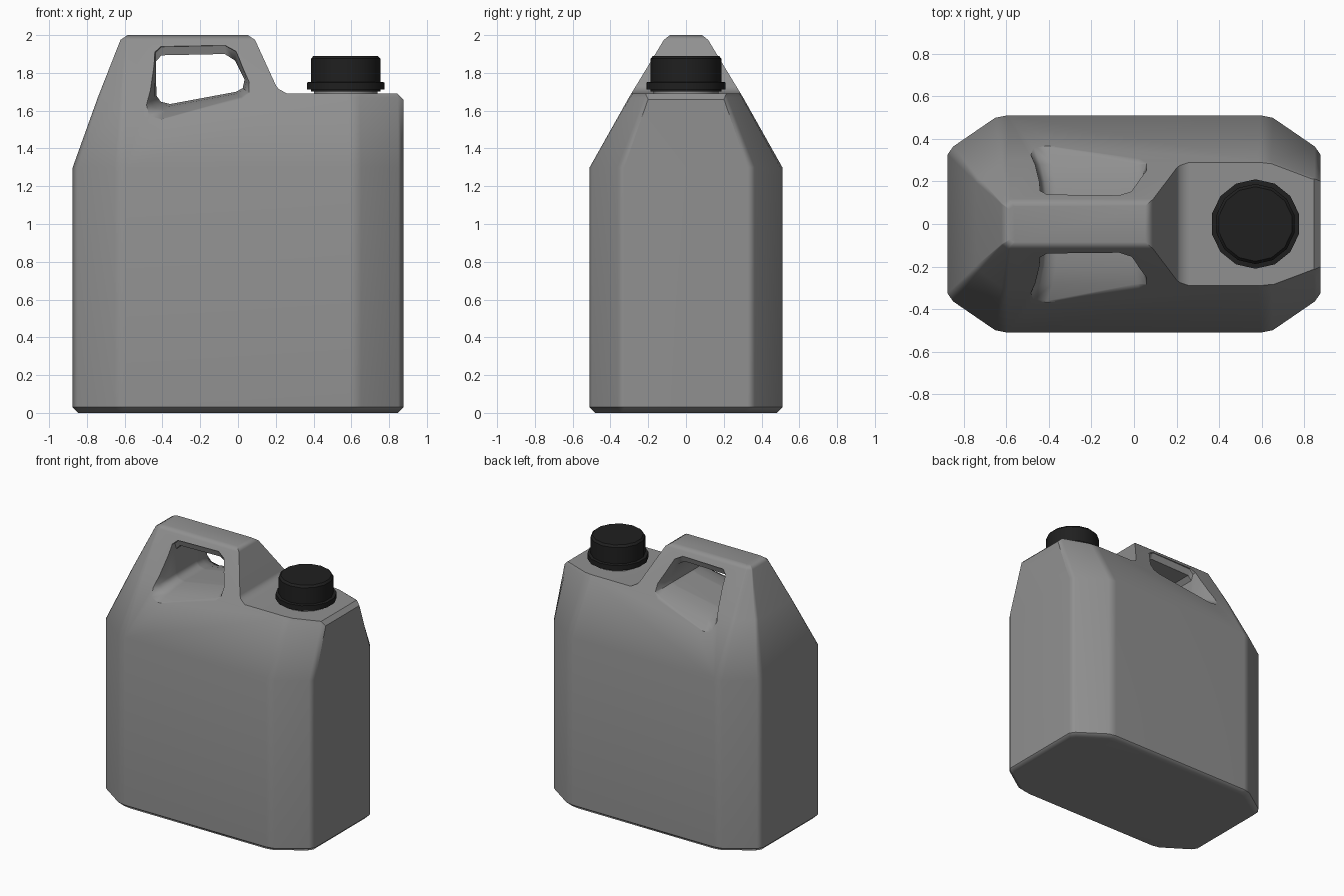
import bpy, bmesh, math
from math import radians, cos, sin, pi

if "Cube" in bpy.data.objects:
    bpy.data.objects.remove(bpy.data.objects["Cube"])


def material(name, rgb):
    m = bpy.data.materials.new(name)
    m.diffuse_color = (*rgb, 1)
    m.use_nodes = True
    m.node_tree.nodes["Principled BSDF"].inputs["Base Color"].default_value = m.diffuse_color
    return m


GREY = material("grey plastic", (0.28, 0.28, 0.28))
BLACK = material("black plastic", (0.014, 0.014, 0.014))


def loft(name, rings, mat=None):
    """Closed skin through rings with equal point counts."""
    bm = bmesh.new()
    vs = [[bm.verts.new(p) for p in r] for r in rings]
    n = len(vs[0])
    for a, b in zip(vs, vs[1:]):
        for i in range(n):
            j = (i + 1) % n
            bm.faces.new((a[i], a[j], b[j], b[i]))
    bm.faces.new(vs[0])
    bm.faces.new(vs[-1])
    bmesh.ops.recalc_face_normals(bm, faces=bm.faces[:])
    me = bpy.data.meshes.new(name)
    bm.to_mesh(me)
    bm.free()
    ob = bpy.data.objects.new(name, me)
    bpy.context.collection.objects.link(ob)
    if mat:
        me.materials.append(mat)
    return ob


def select(ob):
    bpy.ops.object.select_all(action='DESELECT')
    ob.select_set(True)
    bpy.context.view_layer.objects.active = ob


def cut(ob, cutter):
    mod = ob.modifiers.new("cut", 'BOOLEAN')
    mod.operation = 'DIFFERENCE'
    mod.solver = 'EXACT'
    mod.object = cutter
    select(ob)
    bpy.ops.object.modifier_apply(modifier=mod.name)
    bpy.data.objects.remove(cutter)


def smooth(ob, angle):
    select(ob)
    bpy.ops.object.shade_smooth_by_angle(angle=radians(angle))


def octagon(z, xl, xr, y, el, er, cl, cr):
    """Chamfered plan outline with softened corners."""
    def corner(xe, ye, xc):
        dx, dy = xc - xe, y - ye
        return [(xe, ye - 0.08 * dy), (xe + 0.1 * dx, ye + 0.14 * dy),
                (xe + 0.84 * dx, ye + 0.93 * dy), (xc + 0.06 * dx, y)]
    right, left = corner(xr, er, cr), corner(xl, el, cl)
    half = right + left[::-1]
    pts = half + [(px, -py) for px, py in half[::-1]]
    return [(px, py, z) for px, py in pts]


# Canister body: vertical walls, then tapering towards the handle
body = loft("canister_body", [
    octagon(0, -0.845, 0.845, 0.48, 0.32, 0.32, -0.585, 0.585),
    octagon(0.03, -0.875, 0.875, 0.51, 0.34, 0.34, -0.61, 0.61),
    octagon(1.3, -0.875, 0.875, 0.51, 0.34, 0.34, -0.61, 0.61),
    octagon(1.67, -0.742, 0.875, 0.302, 0.205, 0.205, -0.60, 0.60),
    octagon(1.975, -0.622, 0.875, 0.117, 0.095, 0.105, -0.585, 0.60),
    octagon(2.0, -0.585, 0.875, 0.085, 0.07, 0.08, -0.56, 0.60)], GREY)

# Step down from the handle to the spout shoulder
step = [(0.03, 2.05), (0.04, 2.008), (0.09, 1.975), (0.20, 1.735), (0.215, 1.715),
        (0.26, 1.69), (0.845, 1.69), (0.905, 1.63), (0.95, 1.63), (0.95, 2.05)]
cut(body, loft("step_cutter", [[(x, y, z) for x, z in step] for y in (-0.7, 0.7)]))

# Grip opening flaring towards both sides
grip = [(-0.435, 1.86), (-0.405, 1.893), (-0.07, 1.90), (-0.015, 1.865), (0.035, 1.765),
        (0.025, 1.72), (-0.01, 1.70), (-0.36, 1.635), (-0.41, 1.648), (-0.432, 1.68)]


def grip_ring(y, flare, lift):
    return [(-0.2 + (x + 0.2) * (1 + 0.3 * flare), y,
             z + lift if z > 1.8 else 1.9 + (z - 1.9) * (1 + 0.3 * flare))
            for x, z in grip]


flare = [(0.115, 0, 0), (0.13, 0.03, 0.045), (0.2, 0.15, 0.06),
         (0.28, 0.45, 0.06), (0.36, 1, 0.06), (0.6, 1.2, 0.06)]
cut(body, loft("grip_cutter", [grip_ring(-y, f, u) for y, f, u in flare[::-1]]
               + [grip_ring(y, f, u) for y, f, u in flare]))
smooth(body, 42)
wn = body.modifiers.new("even_shading", 'WEIGHTED_NORMAL')
wn.keep_sharp = True


def lathe(name, profile, mat, n=14, cx=0.57):
    ob = loft(name, [[(cx + r * cos(2 * pi * (i + 0.5) / n),
                       r * sin(2 * pi * (i + 0.5) / n), z) for i in range(n)]
                     for r, z in profile], mat)
    smooth(ob, 35)
    return ob


# Neck and screw cap with its collar
lathe("neck", [(0.172, 1.67), (0.172, 1.72)], GREY)
lathe("screw_cap", [(0.188, 1.702), (0.188, 1.712), (0.21, 1.712), (0.21, 1.75),
                    (0.188, 1.752), (0.188, 1.875), (0.175, 1.89)], BLACK)
